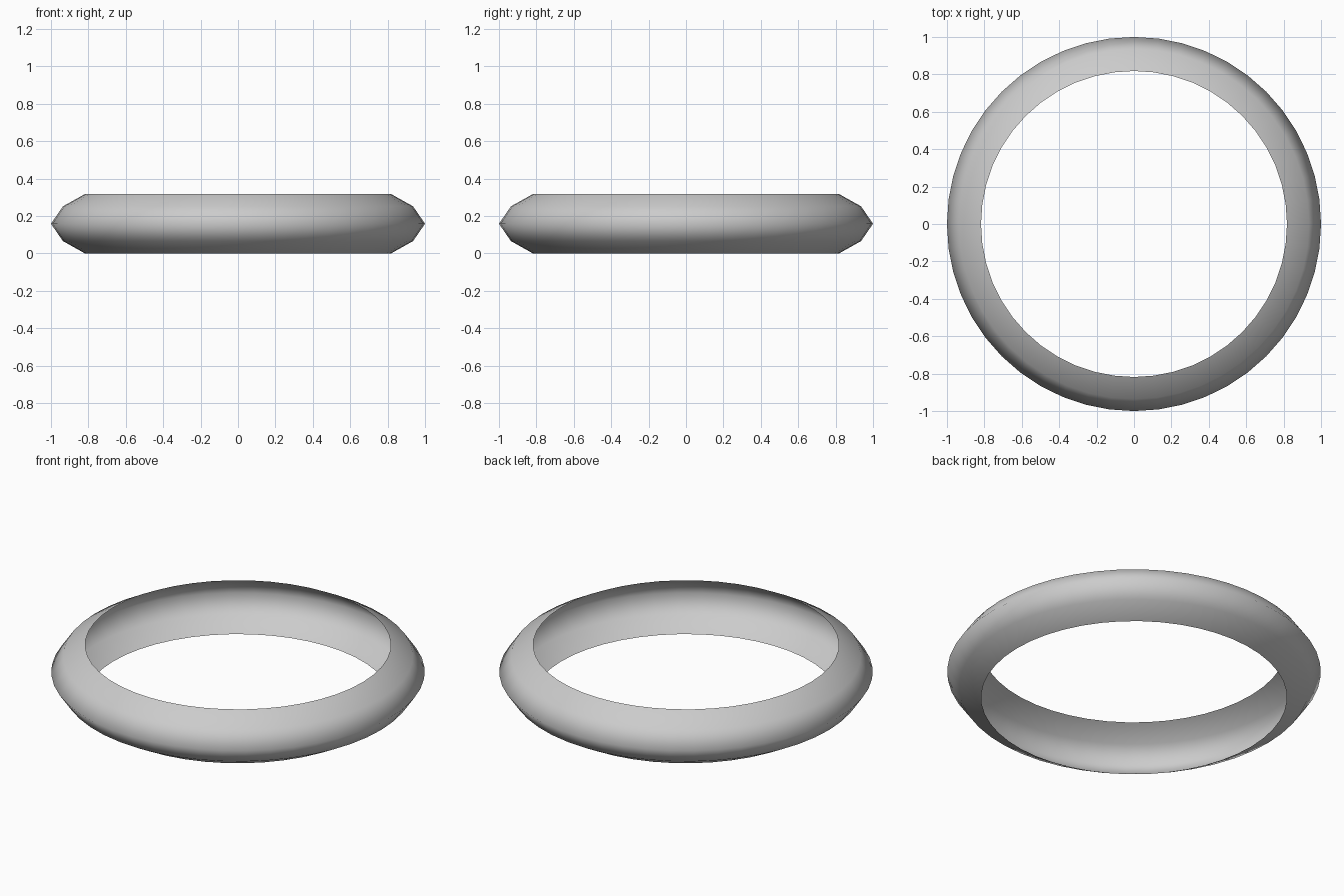
import bpy, bmesh, math

if "Cube" in bpy.data.objects:
    bpy.data.objects.remove(bpy.data.objects["Cube"])

SEGMENTS = 48
# Outer half of the ring's cross-section (radius, height); the inner side is open
PROFILE = [(0.818, 0.0), (0.936, 0.066), (1.0, 0.159), (0.936, 0.252), (0.818, 0.318)]

# Ring shell: lathe the profile around z
bm = bmesh.new()
rings = []
for r, z in PROFILE:
    rings.append([bm.verts.new((r * math.cos(2 * math.pi * i / SEGMENTS),
                                r * math.sin(2 * math.pi * i / SEGMENTS), z))
                  for i in range(SEGMENTS)])
for low, high in zip(rings, rings[1:]):
    for i in range(SEGMENTS):
        j = (i + 1) % SEGMENTS
        face = bm.faces.new((low[i], low[j], high[j], high[i]))
        face.smooth = True

mesh = bpy.data.meshes.new("ring_shell")
bm.to_mesh(mesh)
bm.free()
ring = bpy.data.objects.new("ring_shell", mesh)
bpy.context.collection.objects.link(ring)
